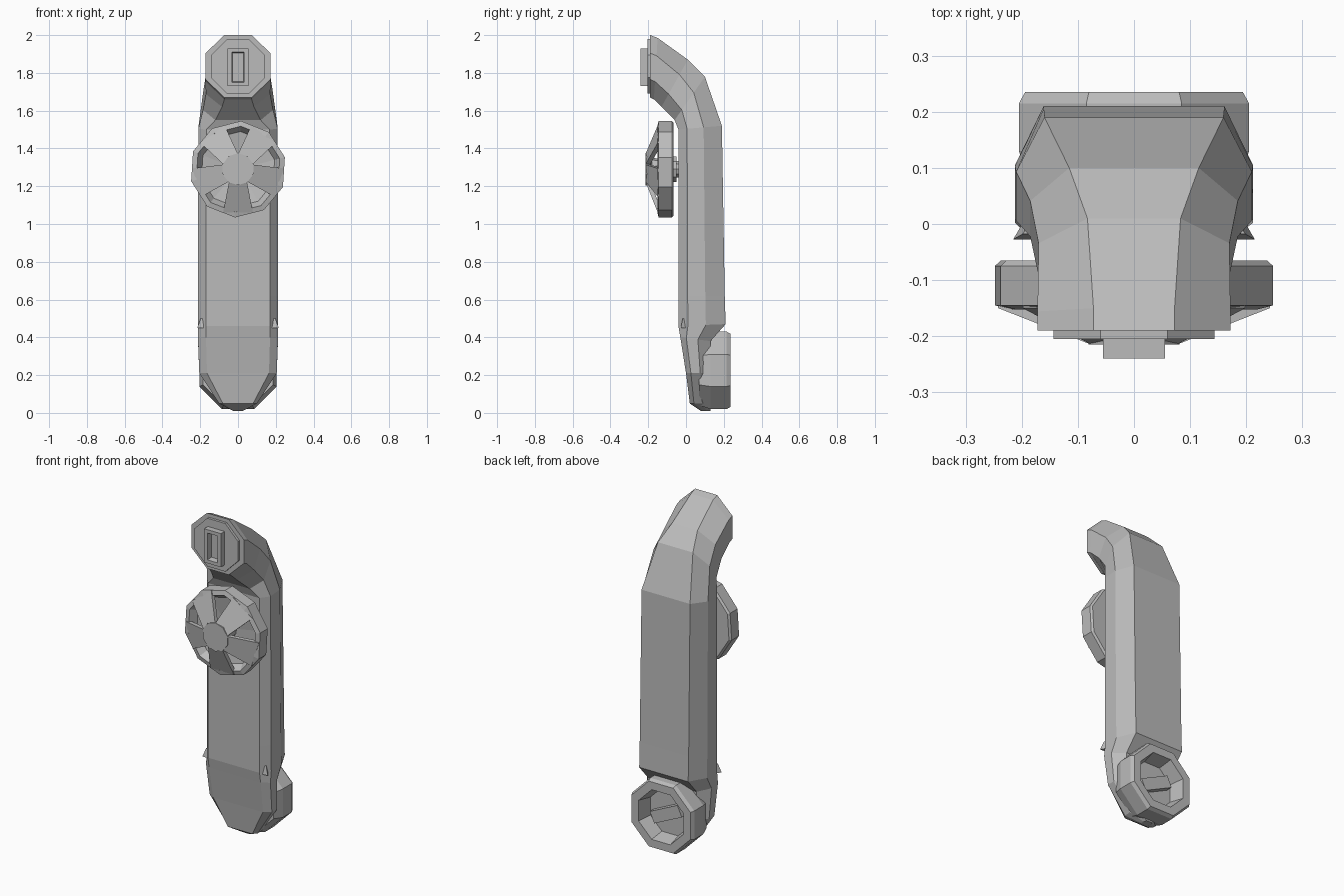
import bpy, bmesh
from math import sin, cos, pi, radians
from mathutils import Matrix

cube = bpy.data.objects.get("Cube")
if cube:
    bpy.data.objects.remove(cube)

grey = bpy.data.materials.new("plain_grey")
grey.use_nodes = True
colour = (0.5, 0.5, 0.5, 1)
grey.diffuse_color = colour
grey.node_tree.nodes["Principled BSDF"].inputs["Base Color"].default_value = colour


def finish(bm, name):
    bmesh.ops.recalc_face_normals(bm, faces=bm.faces)
    mesh = bpy.data.meshes.new(name)
    bm.to_mesh(mesh)
    bm.free()
    mesh.materials.append(grey)
    obj = bpy.data.objects.new(name, mesh)
    bpy.context.collection.objects.link(obj)
    return obj


def loft(name, rings, closed=False):
    """Skin a list of equal point rings; cap the ends unless closed."""
    bm = bmesh.new()
    loops = [[bm.verts.new(p) for p in ring] for ring in rings]
    pairs = list(zip(loops, loops[1:]))
    if closed:
        pairs.append((loops[-1], loops[0]))
    for a, b in pairs:
        for i in range(len(a)):
            j = (i + 1) % len(a)
            bm.faces.new((a[i], a[j], b[j], b[i]))
    if not closed:
        bm.faces.new(loops[0])
        bm.faces.new(loops[-1])
    return finish(bm, name)


def lathe(name, profile, z, sides, turn=0.0):
    """Turn (radius, y) points about a front-to-back axis at height z."""
    angles = [turn + 2 * pi * i / sides for i in range(sides)]
    return loft(name, [[(r * cos(a), y, z + r * sin(a)) for a in angles]
                       for r, y in profile])


def section(w, fy, fz, by, bz, round_head=0.0):
    """Eight-sided section between a front and a back point."""
    flat = [(0.8, 0), (1, 0.2), (1, 0.58), (0.76, 1)]
    head = [(0.42, 0), (1, 0.29), (1, 0.71), (0.42, 1)]
    half = [(a + (c - a) * round_head, b + (d - b) * round_head)
            for (a, b), (c, d) in zip(flat, head)]
    pts = half + [(-u, v) for u, v in reversed(half)]
    return [(u * w, fy + (by - fy) * v, fz + (bz - fz) * v) for u, v in pts]


# Long chamfered body with a pointed foot and a bent-over head
loft("body", [
    section(0.025, 0.08, 0.01, 0.13, 0.01),
    section(0.10, 0.02, 0.05, 0.13, 0.05),
    section(0.205, 0.0, 0.21, 0.13, 0.21),
    section(0.212, -0.03, 0.40, 0.13, 0.38),
    section(0.212, -0.04, 0.46, 0.21, 0.47),
    section(0.212, -0.04, 0.62, 0.205, 0.62),
    section(0.21, -0.04, 1.50, 0.19, 1.52),
    section(0.185, -0.06, 1.55, 0.10, 1.78, 0.4),
    section(0.17, -0.13, 1.62, 0.01, 1.87, 0.8),
    section(0.172, -0.17, 1.66, -0.15, 1.985, 1),
    section(0.172, -0.19, 1.67, -0.19, 2.0, 1),
])

# Ring socket behind the foot, with a sunken floor and a raised key
lathe("rear_socket", [(0.20, 0.07), (0.222, 0.13), (0.222, 0.215), (0.21, 0.235),
                      (0.16, 0.235), (0.14, 0.15)], 0.225, 8, pi / 8)
bm = bmesh.new()
bmesh.ops.create_cube(bm, size=1, matrix=Matrix.Translation((0, 0.165, 0.225))
                      @ Matrix.Rotation(radians(25), 4, "Y")
                      @ Matrix.Diagonal((0.2, 0.05, 0.07, 1)))
finish(bm, "socket_key")

# Front plate and rectangular spout on the head
lathe("head_plate", [(0.155, -0.18), (0.155, -0.205)], 1.835, 8, pi / 8)


def rect(w, h, y):
    return [(sx * w, y, 1.83 + sz * h)
            for sx, sz in ((-1, -1), (1, -1), (1, 1), (-1, 1))]


loft("spout", [rect(0.055, 0.1, -0.19), rect(0.055, 0.1, -0.24),
               rect(0.033, 0.08, -0.24), rect(0.03, 0.075, -0.208)])

# Handwheel: stem, dished rim, hub and five flaring spokes
WZ = 1.29
lathe("wheel_stem", [(0.07, -0.08), (0.07, -0.05), (0.045, -0.05), (0.045, -0.02)],
      WZ, 10)
lathe("wheel_rim", [(0.245, -0.065), (0.256, -0.075), (0.256, -0.145),
                    (0.228, -0.152), (0.20, -0.11), (0.05, -0.085)], WZ, 10, 0.25)
lathe("wheel_hub", [(0.05, -0.08), (0.06, -0.18), (0.085, -0.195), (0.085, -0.215)],
      WZ, 10, pi / 10)

bm = bmesh.new()
for k in range(5):
    mid = radians(-90 + 72 * k)
    quads = []
    for r, y, spread in ((0.08, -0.215, 36), (0.242, -0.15, 19)):
        for depth in (0, 0.025):
            quads.append([bm.verts.new((r * cos(mid + s * radians(spread)), y + depth,
                                        WZ + r * sin(mid + s * radians(spread))))
                          for s in (-1, 1)])
    inner, inner_back, outer, outer_back = quads
    for a, b in ((inner, outer), (outer, outer_back),
                 (outer_back, inner_back), (inner_back, inner)):
        bm.faces.new((a[0], a[1], b[1], b[0]))
    for i in (0, 1):
        bm.faces.new((inner[i], outer[i], outer_back[i], inner_back[i]))
finish(bm, "wheel_spokes")

# Small clips at the lower front edges
for side, label in ((1, "left"), (-1, "right")):
    bm = bmesh.new()
    bmesh.ops.create_cone(bm, cap_ends=True, segments=3, radius1=0.035, radius2=0.015,
                          depth=0.05, matrix=Matrix.Translation((side * 0.185, -0.01, 0.475)))
    finish(bm, label + "_clip")
